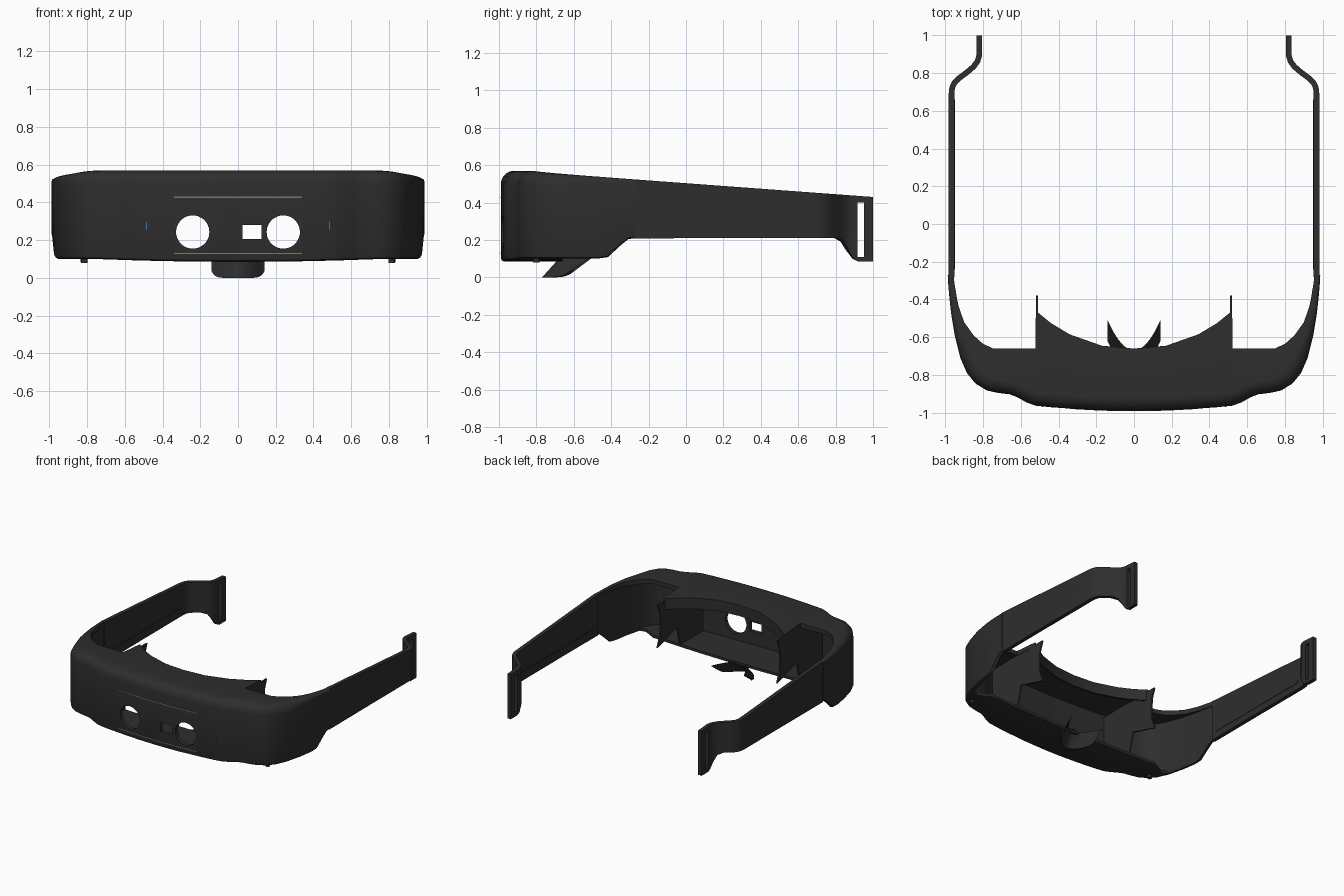
import bpy, bmesh, math
from mathutils import Vector

if "Cube" in bpy.data.objects:
    bpy.data.objects.remove(bpy.data.objects["Cube"])


def material(name, color):
    mat = bpy.data.materials.new(name)
    mat.use_nodes = True
    mat.diffuse_color = (*color, 1)
    for node in mat.node_tree.nodes:
        if node.type == "BSDF_PRINCIPLED":
            node.inputs["Base Color"].default_value = (*color, 1)
            node.inputs["Roughness"].default_value = 0.6
    return mat


BLACK = material("soft black", (0.027, 0.027, 0.027))
GREY = material("seam grey", (0.2, 0.19, 0.2))
BLUE = material("accent blue", (0.06, 0.16, 0.35))


def finish(bm, name, mat=BLACK):
    bmesh.ops.recalc_face_normals(bm, faces=bm.faces)
    mesh = bpy.data.meshes.new(name)
    bm.to_mesh(mesh)
    bm.free()
    obj = bpy.data.objects.new(name, mesh)
    bpy.context.collection.objects.link(obj)
    mesh.materials.append(mat)
    return obj


def loft(name, rings, mat=BLACK):
    """Closed solid through a row of equal-length section rings."""
    bm = bmesh.new()
    rows = [[bm.verts.new(p) for p in ring] for ring in rings]
    for a, b in zip(rows, rows[1:]):
        for j in range(len(a)):
            k = (j + 1) % len(a)
            bm.faces.new((a[j], a[k], b[k], b[j]))
    bm.faces.new(rows[0])
    bm.faces.new(rows[-1])
    return finish(bm, name, mat)


def box(name, low, high, mat=BLACK):
    (x0, y0, z0), (x1, y1, z1) = low, high
    ring = lambda x: [(x, y0, z0), (x, y1, z0), (x, y1, z1), (x, y0, z1)]
    return loft(name, [ring(x0), ring(x1)], mat)


def cylinder(name, center, radius, depth, axis):
    bm = bmesh.new()
    bmesh.ops.create_cone(bm, cap_ends=True, segments=48, radius1=radius, radius2=radius, depth=depth)
    turn = Vector((0, 0, 1)).rotation_difference(Vector(axis)).to_matrix()
    bmesh.ops.rotate(bm, matrix=turn, verts=bm.verts)
    bmesh.ops.translate(bm, vec=center, verts=bm.verts)
    return finish(bm, name)


def activate(obj):
    bpy.ops.object.select_all(action="DESELECT")
    obj.select_set(True)
    bpy.context.view_layer.objects.active = obj


def cut(obj, cutter):
    cutter.hide_render = True
    mod = obj.modifiers.new("cut", "BOOLEAN")
    mod.operation, mod.solver, mod.object = "DIFFERENCE", "EXACT", cutter
    activate(obj)
    bpy.ops.object.modifier_apply(modifier=mod.name)
    bpy.data.objects.remove(cutter)


def smooth(obj, angle=32):
    activate(obj)
    bpy.ops.object.shade_smooth_by_angle(angle=math.radians(angle))


def interp(table, t):
    if t <= table[0][0]:
        return table[0][1]
    for (a, va), (b, vb) in zip(table, table[1:]):
        if t <= b:
            return va + (vb - va) * (t - a) / (b - a)
    return table[-1][1]


def inward(path, i):
    a, b = path[max(i - 1, 0)], path[min(i + 1, len(path) - 1)]
    t = (Vector(b) - Vector(a)).normalized()
    return Vector((-t.y, t.x))


def top(y):
    return 0.57 - max(y + 0.9, 0) * 0.0737


BOTTOM = [(-0.43, 0.1), (-0.4, 0.125), (-0.35, 0.175), (-0.31, 0.205), (-0.27, 0.21),
          (0.82, 0.21), (0.85, 0.19), (0.88, 0.12), (0.9, 0.092), (0.92, 0.085)]

# Visor shell: outer plan point, roof edge point
HALF = [((0.17, -0.987), (0.17, -0.645)), ((0.34, -0.978), (0.34, -0.585)),
        ((0.44, -0.971), (0.44, -0.525)), ((0.52, -0.963), (0.52, -0.46)),
        ((0.523, -0.962), (0.523, -0.66)), ((0.57, -0.945), (0.57, -0.66)),
        ((0.62, -0.917), (0.61, -0.66)), ((0.66, -0.902), (0.64, -0.66)),
        ((0.72, -0.895), (0.69, -0.66)), ((0.78, -0.882), (0.72, -0.66)),
        ((0.84, -0.845), (0.745, -0.66)), ((0.885, -0.79), (0.8, -0.635)),
        ((0.92, -0.71), (0.85, -0.59)), ((0.95, -0.59), (0.9, -0.52)),
        ((0.968, -0.48), (0.928, -0.44)), ((0.975, -0.42), (0.937, -0.4)),
        ((0.981, -0.36), (0.945, -0.35)), ((0.985, -0.31), (0.952, -0.31)),
        ((0.987, -0.27), (0.955, -0.27))]
flip = lambda p: (-p[0], p[1])
stations = [(flip(o), flip(r)) for o, r in reversed(HALF)] + [((0, -0.99), (0, -0.66))] + HALF
outer = [o for o, r in stations]


def shell_ring(i):
    o, roof = map(Vector, stations[i])
    n = inward(outer, i)
    gap = (roof - o).length
    r = min(interp([(-0.7, 0.07), (-0.27, 0.01)], o.y), gap / 2)
    wall = min(0.03, gap * 0.85)
    low = interp(BOTTOM, o.y) - 0.015 * max(0, 1 - (o.x / 0.75) ** 2)
    at = lambda d, z: (*(o + n * d), z)
    floor = o + n * wall
    if abs(o.x) < 0.86:
        floor = Vector((roof.x, -0.66))
    elif abs(o.x) < 0.9:
        floor = o.lerp(roof, 0.5)
    ring = [(*floor, low), at(0.018, low), at(0.005, low + 0.006), at(0, low + 0.02)]
    for k in range(6):
        a = math.pi / 2 * k / 5
        ring.append(at(r * (1 - math.cos(a)), top(o.y) - r * (1 - math.sin(a))))
    ring += [(*roof, top(roof.y)), (*roof, top(roof.y) - 0.035),
             at(wall, top(o.y) - 0.036), at(wall, low + 0.021), (*floor, low + 0.02)]
    return ring


shell = loft("visor_shell", [shell_ring(i) for i in range(len(stations))])
for x in (-0.24, 0.24):
    cut(shell, cylinder("lens_cutter", (x, -1, 0.243), 0.088, 0.3, (0, 1, 0)))
cut(shell, box("sensor_cutter", (0.025, -1.15, 0.207), (0.125, -0.85, 0.28)))
smooth(shell)

# Brow lip hanging along the curved roof edge
lip = []
for x, y in [p for _, p in stations if abs(p[0]) < 0.521]:
    lip.append([(x, y - 0.015, top(y) - 0.085), (x, y, top(y) - 0.085),
                (x, y, top(y) - 0.001), (x, y - 0.015, top(y) - 0.001)])
smooth(loft("brow_lip", lip))

# Nose rest: swept arch under the floor
nose = []
for k in range(25):
    u = k / 12 - 1
    back, low, x = u * u, 0.035 * u ** 8, 0.14 * u
    hi_y, lo_y = -0.68 + 0.16 * back, -0.77 + 0.15 * back
    nose.append([(x, hi_y, 0.1), (x, lo_y, low), (x, lo_y + 0.025, low), (x, hi_y + 0.012, 0.1)])
smooth(loft("nose_rest", nose))

ARM = [(0.982, -0.28), (0.982, 0.2), (0.982, 0.69), (0.978, 0.725), (0.965, 0.755),
       (0.935, 0.785), (0.895, 0.815), (0.86, 0.845), (0.842, 0.87), (0.835, 0.895),
       (0.835, 0.92), (0.835, 1)]
FIN = [(-0.94, 0.1), (-0.94, 0.52), (-0.46, 0.52), (-0.385, 0.52), (-0.41, 0.45), (-0.42, 0.35),
       (-0.41, 0.27), (-0.38, 0.19), (-0.62, 0.26), (-0.66, 0.1)]

for side, word in ((1, "left"), (-1, "right")):
    # Temple arm with strap slot
    rings = []
    for i, p in enumerate(ARM):
        q = Vector(p) + inward(ARM, i) * 0.03
        y = p[1]
        rings.append([(side * p[0], y, interp(BOTTOM, y)), (side * p[0], y, top(y)),
                      (side * q.x, q.y, top(y)), (side * q.x, q.y, interp(BOTTOM, y))])
    arm = loft(word + "_arm", rings)
    cut(arm, box("slot_cutter", (side * 0.82 - 0.1, 0.918, 0.11), (side * 0.82 + 0.1, 0.952, 0.4)))
    smooth(arm)
    # Rail inside the arm
    box(word + "_arm_rail", (side * 0.953 - 0.004, -0.24, 0.26), (side * 0.953 + 0.004, 0.66, 0.28))
    # Side fin shaped to the face
    loft(word + "_fin", [[(side * x, y, z) for y, z in FIN] for x in (0.508, 0.52)])
    # Small peg under the corner
    smooth(cylinder(word + "_peg", (side * 0.815, -0.8, 0.095), 0.017, 0.03, (0, 0, 1)))
    # Blue end tick of the front panel
    box(word + "_panel_tick", (side * 0.485 - 0.002, -0.97, 0.255),
        (side * 0.485 + 0.002, -0.967, 0.3), BLUE)

# Seams above and below the front panel
face = [(o[0], o[1]) for o in outer if abs(o[0]) < 0.35]
for z, word in ((0.427, "upper"), (0.13, "lower")):
    loft(word + "_seam", [[(x, y - 0.002, z - 0.003), (x, y + 0.004, z - 0.003),
                           (x, y + 0.004, z + 0.003), (x, y - 0.002, z + 0.003)]
                          for x, y in face], GREY)
